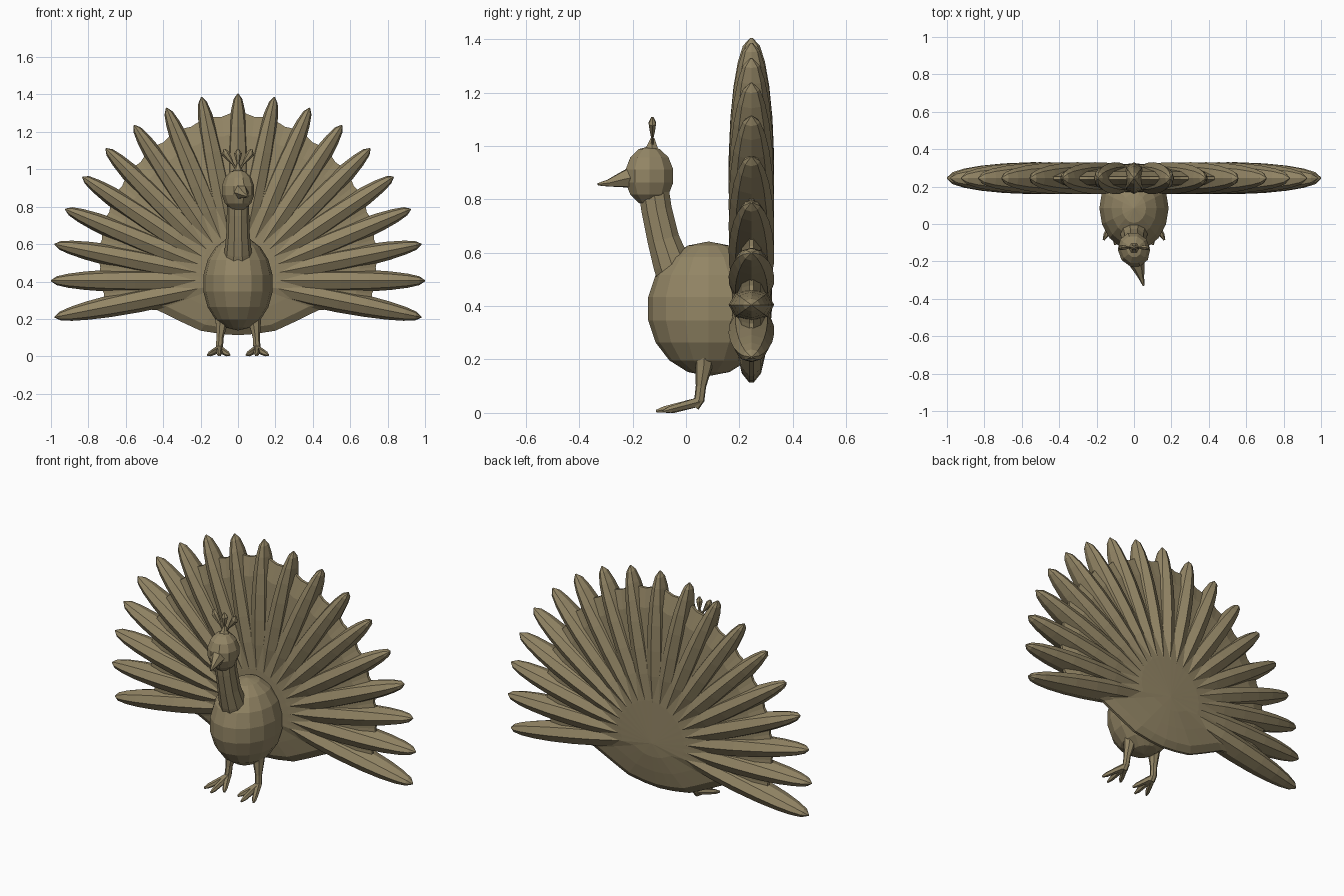
import bpy, bmesh
from math import sin, cos, pi, radians, sqrt
from mathutils import Vector, Matrix

cube = bpy.data.objects.get("Cube")
if cube:
    bpy.data.objects.remove(cube)

clay = bpy.data.materials.new("olive_clay")
clay.use_nodes = True
colour = (0.29, 0.235, 0.13, 1)
clay.diffuse_color = colour
bsdf = next(n for n in clay.node_tree.nodes if n.type == 'BSDF_PRINCIPLED')
bsdf.inputs["Base Color"].default_value = colour


def finish(name, bm):
    bmesh.ops.remove_doubles(bm, verts=bm.verts, dist=0.0002)
    bmesh.ops.recalc_face_normals(bm, faces=bm.faces)
    mesh = bpy.data.meshes.new(name)
    bm.to_mesh(mesh)
    bm.free()
    mesh.materials.append(clay)
    obj = bpy.data.objects.new(name, mesh)
    bpy.context.collection.objects.link(obj)
    return obj


def skin(name, rings, caps=True):
    """Join rings of points into a closed skin."""
    bm = bmesh.new()
    loops = [[bm.verts.new(p) for p in ring] for ring in rings]
    n = len(loops[0])
    for a, b in zip(loops, loops[1:]):
        for i in range(n):
            j = (i + 1) % n
            bm.faces.new((a[i], a[j], b[j], b[i]))
    if caps:
        bm.faces.new(loops[0])
        bm.faces.new(loops[-1])
    return finish(name, bm)


def tube(name, path, radii, sides=8, flat=1.0, side=Vector((1, 0, 0))):
    """Sweep a ring along a path; flat scales the ring across `side`."""
    pts = [Vector(p) for p in path]
    rings = []
    for i, p in enumerate(pts):
        d = (pts[min(i + 1, len(pts) - 1)] - pts[max(i - 1, 0)]).normalized()
        u = (side - d * side.dot(d)).normalized()
        v = d.cross(u)
        rings.append([p + radii[i] * (u * cos(2 * pi * k / sides) + v * flat * sin(2 * pi * k / sides))
                      for k in range(sides)])
    return skin(name, rings)


def ball(name, centre, size, u, v, turn=0):
    bm = bmesh.new()
    m = Matrix.Translation(centre) @ Matrix.Rotation(turn, 4, 'Z') @ Matrix.Diagonal((*size, 1))
    bmesh.ops.create_uvsphere(bm, u_segments=u, v_segments=v, radius=1, matrix=m)
    return finish(name, bm)


# Body, neck and head
ball("body", (0, 0.085, 0.39), (0.188, 0.23, 0.252), 16, 9)
tube("neck", [(0, -0.02, 0.49), (0, -0.055, 0.56), (0, -0.085, 0.65), (0, -0.11, 0.76), (0, -0.125, 0.86)],
     [0.085, 0.073, 0.063, 0.06, 0.06], 10)
ball("head", (0, -0.137, 0.887), (0.088, 0.097, 0.112), 10, 7, radians(20))
tube("beak", [(0.012, -0.2, 0.882), (0.027, -0.245, 0.872), (0.04, -0.29, 0.861), (0.052, -0.33, 0.856)],
     [0.045, 0.03, 0.015, 0.005], 6)

# Crest with three plumes
tube("crest_base", [(0, -0.13, 0.97), (0, -0.127, 1.0), (0, -0.125, 1.03)], [0.045, 0.022, 0.008], 6)
for label, lean in (("right", -1), ("middle", 0), ("left", 1)):
    steps = [(0, 0.985), (0.4, 1.03), (0.65, 1.055), (0.95, 1.085), (1.05, 1.107)]
    tube("crest_plume_" + label, [(0.07 * lean * t, -0.126, z) for t, z in steps],
         [0.007, 0.006, 0.014, 0.021, 0.006], 6, 0.75)

# Legs and three-toed feet
for label, s in (("left", 1), ("right", -1)):
    tube("leg_" + label, [(s * 0.085, 0.07, 0.23), (s * 0.09, 0.066, 0.17), (s * 0.097, 0.056, 0.1),
                          (s * 0.1, 0.05, 0.05), (s * 0.1, 0.03, 0.025)],
         [0.042, 0.032, 0.02, 0.02, 0.022], 7)
    for toe, x, y in (("inner", 0.045, -0.065), ("middle", 0.1, -0.112), ("outer", 0.162, -0.085)):
        root, tip = Vector((s * 0.1, 0.045, 0.04)), Vector((s * x, y, 0.006))
        tube("toe_" + toe + "_" + label,
             [root, root.lerp(tip, 0.4), root.lerp(tip, 0.8), tip], [0.02, 0.017, 0.014, 0.006], 6)

# Tail feathers fanned around a hub
HUB = Vector((0, 0.245, 0.405))
COUNT, LOW, STEP = 19, -11.3, 11.256
stations = [0.06, 0.2, 0.4, 0.55, 0.7, 0.82, 0.91, 0.97, 1.0]
for i in range(COUNT):
    a = radians(LOW + i * STEP)
    d = Vector((cos(a), 0, sin(a)))
    width = [0.003 + 0.06 * sqrt(max(0, 1 - (2 * r - 1) ** 2)) for r in stations]
    tube(f"tail_feather_{i + 1}", [HUB + d * r for r in stations], width, 8, 1.36,
         Vector((-sin(a), 0, cos(a))))

# Web that joins the feathers and rounds off below the hub
rim = []
for k in range(2 * COUNT - 1):
    a = LOW + k * STEP / 2
    notch = 0.89 - 0.18 * abs(a - 90) / 101
    rim.append((a, notch + (0.02 if k % 2 == 0 else 0)))
below = [(20, 0.46), (36, 0.375), (53, 0.335), (72, 0.3)]
rim += [(180 + a, r) for a, r in below] + [(270, 0.292)] + [(360 - a, r) for a, r in reversed(below)]
half = [(0, 0.078), (0.28, 0.072), (0.6, 0.055), (0.88, 0.036), (1, 0.008)]
section = [(f, -y) for f, y in half] + [(f, y) for f, y in reversed(half)]
skin("tail_web", [[HUB + Vector((f * r * cos(radians(a)), y, f * r * sin(radians(a)))) for a, r in rim]
                  for f, y in section], caps=False)
